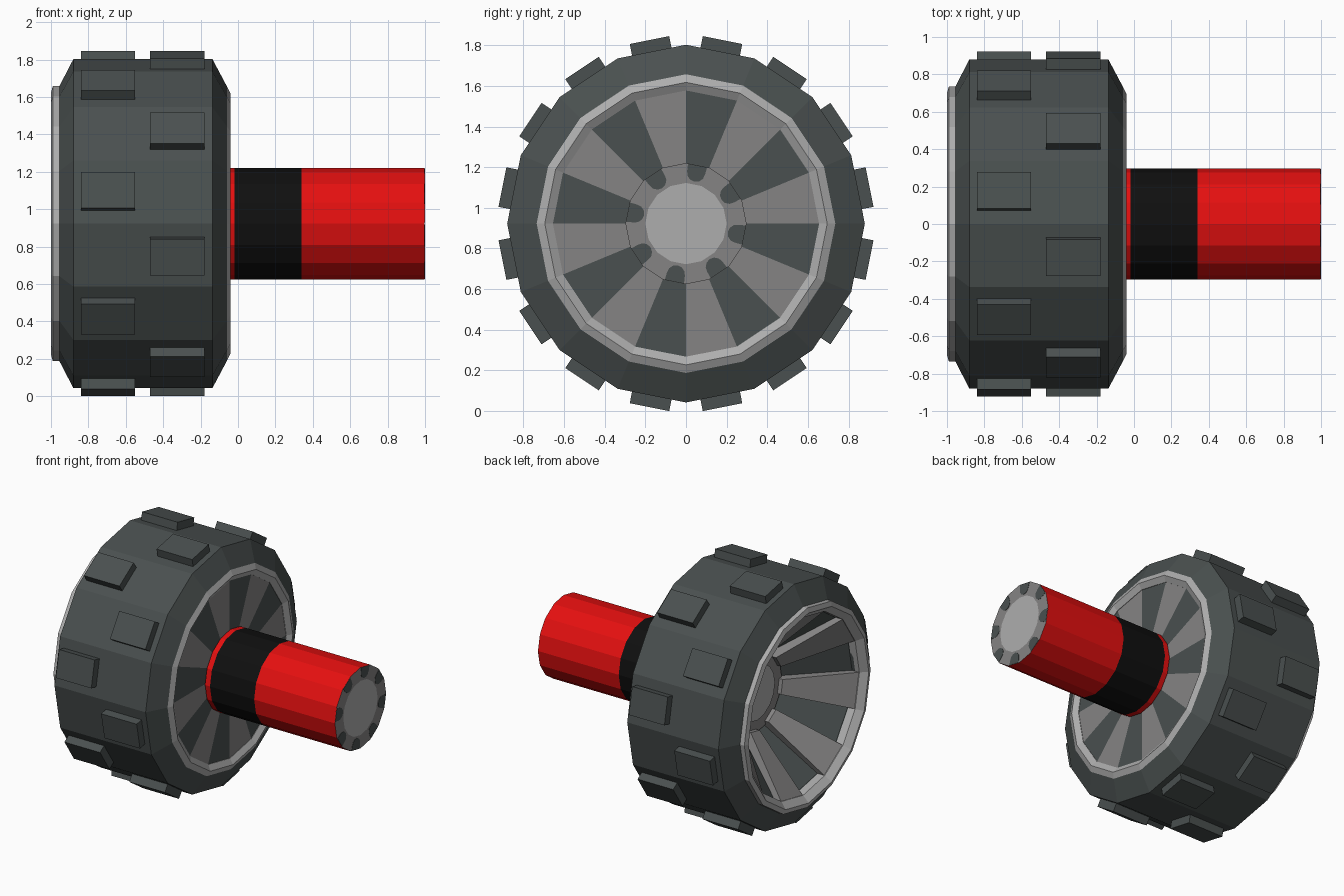
import bpy, bmesh, math
from mathutils import Matrix, Vector

if "Cube" in bpy.data.objects:
    bpy.data.objects.remove(bpy.data.objects["Cube"])

CZ = 0.9225          # height of the wheel axis
N = 16               # sides of every round part
STEP = math.tau / N


def material(name, rgb):
    m = bpy.data.materials.new(name)
    m.diffuse_color = (*rgb, 1)
    m.use_nodes = True
    m.node_tree.nodes["Principled BSDF"].inputs["Base Color"].default_value = m.diffuse_color
    return m


RUBBER = material("dark rubber", (0.068, 0.080, 0.079))
LIGHT = material("light grey", (0.42, 0.42, 0.42))
MID = material("mid grey", (0.235, 0.23, 0.23))
RED = material("red", (0.78, 0.005, 0.005))
BLACK = material("black", (0.005, 0.005, 0.005))


def point(x, r, a):
    return Vector((x, r * math.cos(a), CZ + r * math.sin(a)))


def finish(bm, name, mats):
    bmesh.ops.remove_doubles(bm, verts=bm.verts[:], dist=1e-5)
    bmesh.ops.recalc_face_normals(bm, faces=bm.faces[:])
    mesh = bpy.data.meshes.new(name)
    bm.to_mesh(mesh)
    bm.free()
    for m in mats:
        mesh.materials.append(m)
    ob = bpy.data.objects.new(name, mesh)
    bpy.context.collection.objects.link(ob)
    return ob


def revolve(name, profile, mats, loop=False, rule=None):
    """Turn an (x, radius) profile about the x axis; rule(edge, sector) picks the colour."""
    bm = bmesh.new()
    rings = [[bm.verts.new(point(x, r, k * STEP)) for x, r in profile] for k in range(N)]
    count = len(profile) if loop else len(profile) - 1
    for k in range(N):
        a, b = rings[k], rings[(k + 1) % N]
        for i in range(count):
            j = (i + 1) % len(profile)
            f = bm.faces.new((a[i], a[j], b[j], b[i]))
            f.material_index = rule(i, k) if rule else 0
    return finish(bm, name, mats)


def prism(bm, front, back):
    """Solid between two matching polygons."""
    va = [bm.verts.new(p) for p in front]
    vb = [bm.verts.new(p) for p in back]
    bm.faces.new(va)
    bm.faces.new(vb[::-1])
    for i in range(len(va)):
        j = (i + 1) % len(va)
        bm.faces.new((va[i], va[j], vb[j], vb[i]))


# Tyre body with chamfered shoulders
revolve("tyre", [(-0.955, 0.735), (-0.88, 0.88), (-0.137, 0.88), (-0.06, 0.735),
                 (-0.09, 0.655), (-0.92, 0.655)], [RUBBER], loop=True)

# Tread blocks: two staggered rows
bm = bmesh.new()
for k in range(N):
    x = -0.325 if k % 2 == 0 else -0.695
    m = (Matrix.Translation((x, 0, CZ)) @ Matrix.Rotation((k + 0.5) * STEP, 4, 'X')
         @ Matrix.Translation((0, 0.88, 0)) @ Matrix.Diagonal((0.29, 0.082, 0.198, 1)))
    bmesh.ops.create_cube(bm, size=1, matrix=m)
finish(bm, "tread_blocks", [RUBBER])

# Rim rings on both sides
revolve("inner_rim", [(-0.06, 0.735), (-0.04, 0.695), (-0.065, 0.655), (-0.10, 0.655),
                      (-0.10, 0.72)], [LIGHT], loop=True)
revolve("outer_rim", [(-0.94, 0.735), (-0.99, 0.735), (-1.0, 0.70), (-0.955, 0.655),
                      (-0.90, 0.655), (-0.90, 0.72)], [LIGHT], loop=True)

# Wheel core: flat painted spokes on the axle side, dark bowl on the outside
revolve("wheel_core", [(-0.068, 0), (-0.068, 0.66), (-0.90, 0.66), (-0.52, 0.28), (-0.52, 0)],
        [RUBBER, MID], rule=lambda i, k: 1 if i == 0 and k % 2 == 0 else 0)

# Raised spokes inside the bowl
bm = bmesh.new()
section = [(-0.955, 0.66), (-0.60, 0.27), (-0.50, 0.27), (-0.88, 0.66)]
for k in range(0, N, 2):
    prism(bm, [point(x, r, k * STEP) for x, r in section],
          [point(x, r, (k + 1) * STEP) for x, r in section])
finish(bm, "bowl_spokes", [MID])

# Hub in the bowl
revolve("hub", [(-0.51, 0), (-0.51, 0.30), (-0.57, 0.30), (-0.57, 0.20), (-0.585, 0.20),
                (-0.585, 0)], [MID, LIGHT], rule=lambda i, k: 1 if i >= 3 else 0)

# Axle with black band and grey end cap
edge_colours = [0, 0, 1, 0, 2, 3]
revolve("axle", [(-0.06, 0), (-0.06, 0.298), (-0.02, 0.298), (0.34, 0.298), (0.998, 0.298),
                 (0.998, 0.20), (0.998, 0)], [RED, BLACK, MID, LIGHT],
        rule=lambda i, k: edge_colours[i])

# Dark rounded notches painted on the end cap
notch = [(0.291, -0.048), (0.291, 0.048)]
for s in range(7):
    t = math.pi / 2 + math.pi * s / 6
    notch.append((0.255 + 0.045 * math.cos(t), 0.045 * math.sin(t)))
notch[2:] = notch[2:] if notch[2][1] > 0 else notch[:1:-1]
bm = bmesh.new()
for k in range(1, N, 2):
    a = (k + 0.5) * STEP
    pts = [(u * math.cos(a) - v * math.sin(a), CZ + u * math.sin(a) + v * math.cos(a))
           for u, v in notch]
    prism(bm, [(1.0, y, z) for y, z in pts], [(0.997, y, z) for y, z in pts])
finish(bm, "end_cap_notches", [RUBBER])
